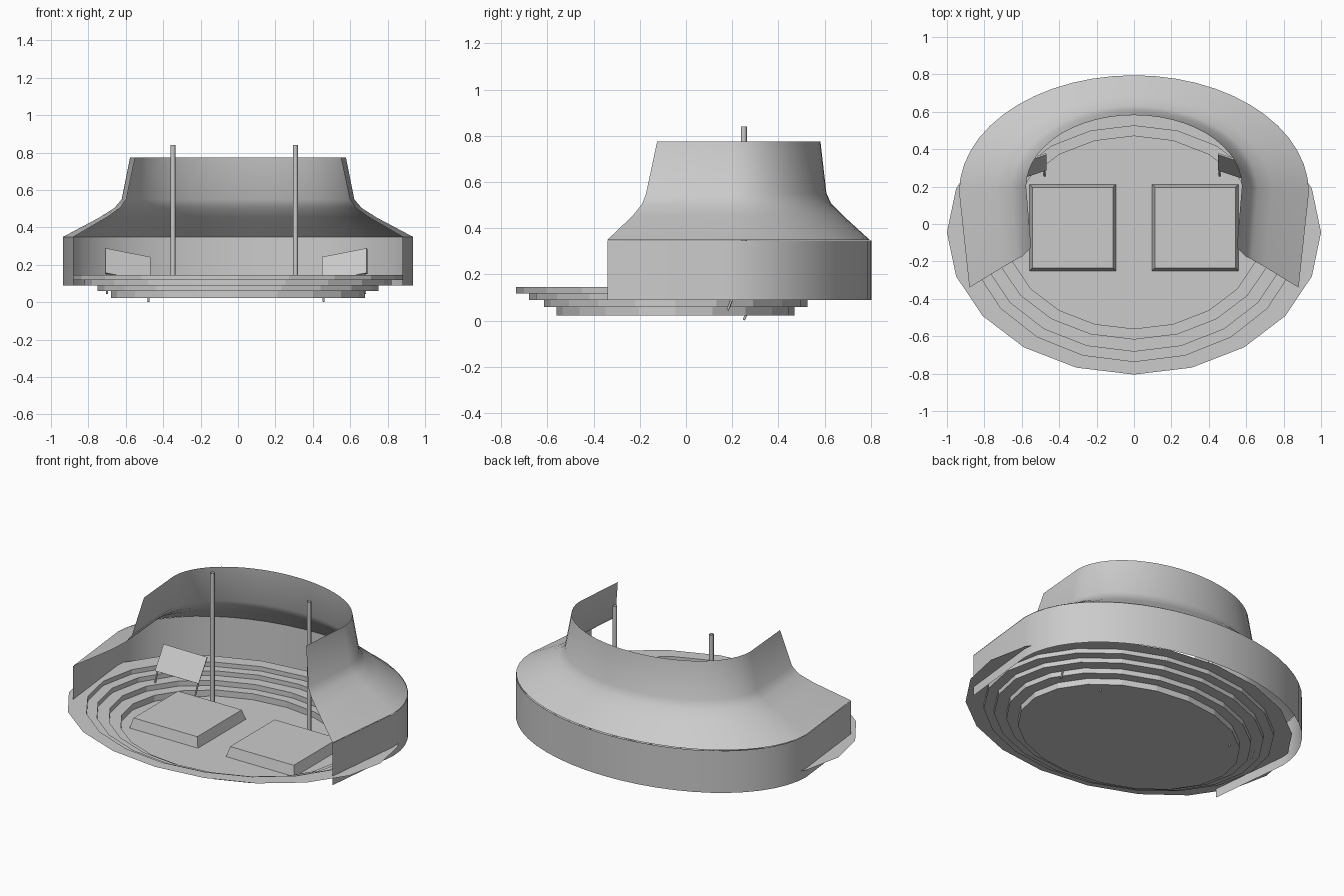
import bpy, bmesh
from math import sin, cos, pi
from mathutils import Vector

if "Cube" in bpy.data.objects:
    bpy.data.objects.remove(bpy.data.objects["Cube"])


def finish(name, bm, smooth=None):
    me = bpy.data.meshes.new(name)
    bm.to_mesh(me)
    bm.free()
    ob = bpy.data.objects.new(name, me)
    bpy.context.collection.objects.link(ob)
    if smooth:
        bpy.ops.object.select_all(action='DESELECT')
        ob.select_set(True)
        bpy.context.view_layer.objects.active = ob
        bpy.ops.object.shade_smooth_by_angle(angle=smooth)
    return ob


def loft(bm, rings, closed):
    rows = [[bm.verts.new(p) for p in r] for r in rings]
    n = len(rows[0])
    for a, b in zip(rows, rows[1:]):
        for i in range(n if closed else n - 1):
            j = (i + 1) % n
            bm.faces.new((a[i], a[j], b[j], b[i]))
    return rows


# Stepped arena bowl: 20-sided, thin treads and risers with an outer flange
def oval(rx, ry, z, n=20):
    return [(rx * cos(2 * pi * i / n), -0.045 + ry * sin(2 * pi * i / n), z) for i in range(n)]


radii = [(.68, .515), (.75, .57), (.82, .635), (.88, .69), (1.0, .76)]
levels = [.022, .059, .09, .118, .145]
profile = [(*radii[0], levels[0])]
for k in range(1, 5):
    profile += [(*radii[k - 1], levels[k]), (*radii[k], levels[k])]
bm = bmesh.new()
rows = loft(bm, [oval(*p) for p in profile], True)
bm.faces.new(rows[0])
bmesh.ops.recalc_face_normals(bm, faces=bm.faces)
bmesh.ops.reverse_faces(bm, faces=[f for f in bm.faces]) if rows[0][0].link_faces[0].normal.z > 9 else None
finish("stepped_bowl", bm)


# Back wall and roof: half oval behind, straight run to the open front
def horseshoe(rx, cy, back, fx, fy, z, n=26):
    arc = [(rx * cos(pi * i / n), cy + (back - cy) * sin(pi * i / n), z) for i in range(n + 1)]
    return [(fx, fy, z)] + arc + [(-fx, fy, z)]


bm = bmesh.new()
loft(bm, [horseshoe(.935, .17, .803, .88, -.34, z) for z in (.09, .348)], False)
finish("back_wall", bm, 0.6)

bm = bmesh.new()
loft(bm, [horseshoe(*r) for r in (
    (.935, .17, .795, .88, -.34, .35),
    (.738, .18, .68, .70, -.23, .455),
    (.66, .19, .63, .63, -.19, .505),
    (.622, .20, .608, .598, -.173, .55),
    (.577, .20, .582, .55, -.125, .775))], False)
finish("roof_shell", bm, 0.7)

# Two low pads with bevelled sides on the arena floor
for side, x in (("left", -.3275), ("right", .3275)):
    bm = bmesh.new()
    rect = lambda hx, hy, z: [(x + sx * hx, -.02 + sy * hy, z)
                              for sx, sy in ((-1, -1), (1, -1), (1, 1), (-1, 1))]
    rows = loft(bm, [rect(.232, .232, .022), rect(.216, .216, .082)], True)
    bm.faces.new(rows[1])
    bm.faces.new(rows[0][::-1])
    finish(side + "_pad", bm)


# Open tubes for poles and sign legs
def tube(name, a, b, r, n=8):
    a, b = Vector(a), Vector(b)
    q = (b - a).to_track_quat('Z', 'Y')
    ring = [q @ Vector((r * cos(2 * pi * i / n), r * sin(2 * pi * i / n), 0)) for i in range(n)]
    bm = bmesh.new()
    loft(bm, [[c + p for p in ring] for c in (a, b)], True)
    finish(name, bm, 0.9)


for side, x in (("left", -.348), ("right", .307)):
    tube(side + "_pole", (x, .25, .022), (x, .25, .84), .013)

# Tilted sign boards on two thin legs each
for side, s in (("left", -1), ("right", 1)):
    P = lambda x, y, z: Vector((s * x - .01, y, z))
    quad = [P(.46, .29, .11), P(.70, .21, .155), P(.70, .295, .287), P(.46, .375, .24)]
    nrm = (quad[1] - quad[0]).cross(quad[3] - quad[0]).normalized() * .005
    bm = bmesh.new()
    rows = loft(bm, [[p - nrm for p in quad], [p + nrm for p in quad]], True)
    bm.faces.new(rows[0][::-1])
    bm.faces.new(rows[1])
    bmesh.ops.recalc_face_normals(bm, faces=bm.faces)
    finish(side + "_sign", bm)
    tube(side + "_sign_inner_leg", P(.468, .25, .003), P(.468, .305, .125), .005)
    tube(side + "_sign_outer_leg", P(.69, .18, .045), P(.69, .228, .17), .005)
